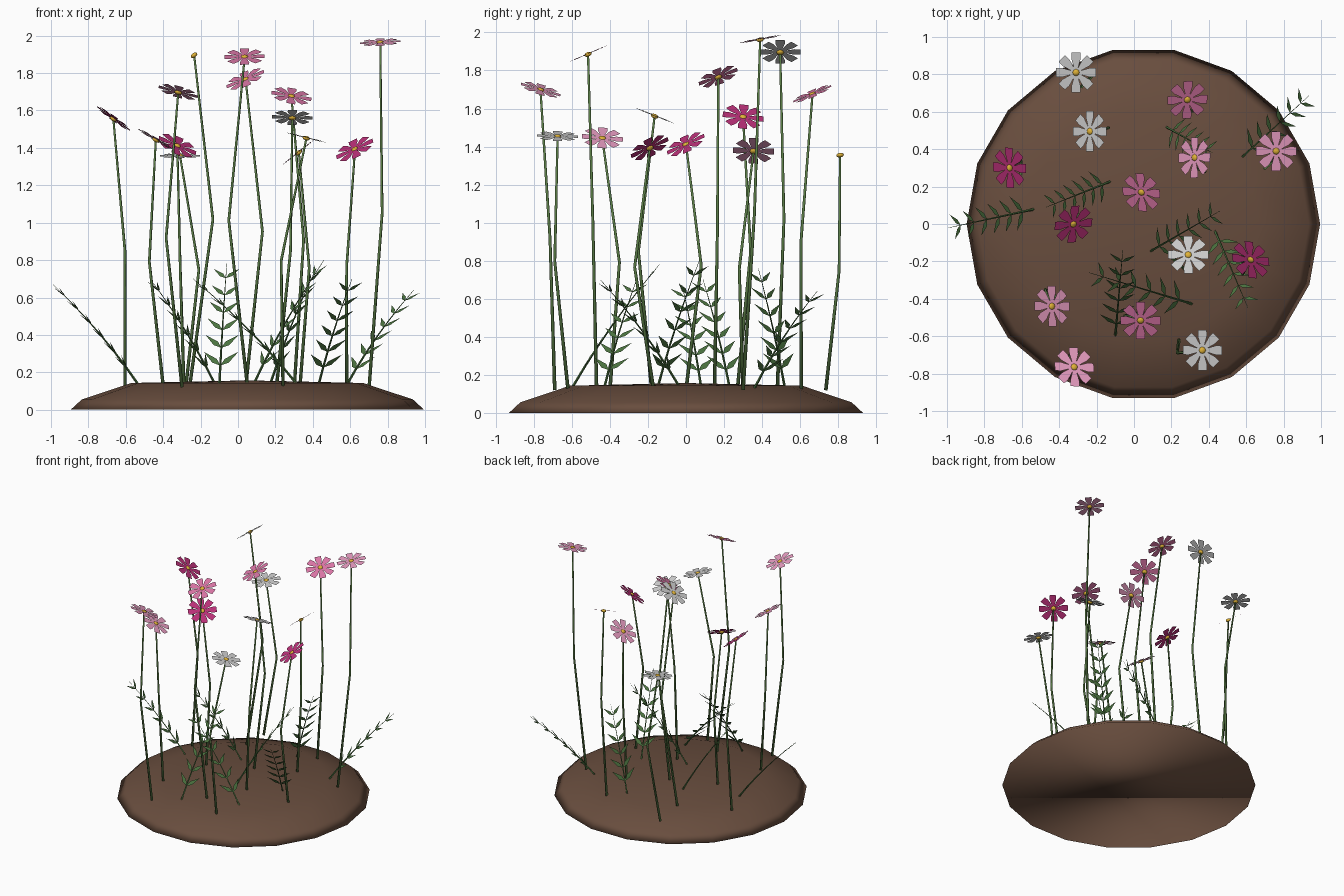
import bpy, bmesh, math
from mathutils import Vector, Matrix

if "Cube" in bpy.data.objects:
    bpy.data.objects.remove(bpy.data.objects["Cube"])


def material(name, rgb):
    m = bpy.data.materials.new(name)
    m.diffuse_color = (*rgb, 1)
    m.use_nodes = True
    m.node_tree.nodes["Principled BSDF"].inputs["Base Color"].default_value = m.diffuse_color
    return m


SOIL = material("soil", (0.14, 0.075, 0.048))
STEM = material("stem_green", (0.10, 0.20, 0.06))
LEAF = material("leaf_green", (0.07, 0.17, 0.05))
YELLOW = material("pollen", (0.75, 0.45, 0.04))
PETALS = {
    "white": material("white_petal", (0.85, 0.85, 0.85)),
    "light": material("light_pink_petal", (0.80, 0.33, 0.53)),
    "pink": material("pink_petal", (0.70, 0.18, 0.38)),
    "magenta": material("magenta_petal", (0.50, 0.03, 0.19)),
}


def finish(bm, name, mat, smooth=False):
    me = bpy.data.meshes.new(name)
    for f in bm.faces:
        f.smooth = smooth
    bm.to_mesh(me)
    bm.free()
    me.materials.append(mat)
    ob = bpy.data.objects.new(name, me)
    bpy.context.collection.objects.link(ob)
    return ob


def tube(bm, pts, radii, sides=5):
    """Capped tube with rings across a path."""
    rings = []
    for i, (p, r) in enumerate(zip(pts, radii)):
        d = (pts[min(i + 1, len(pts) - 1)] - pts[max(i - 1, 0)]).normalized()
        q = Vector((0, 0, 1)).rotation_difference(d)
        rings.append([bm.verts.new(p + q @ Vector((r * math.cos(a), r * math.sin(a), 0)))
                      for a in (math.tau * k / sides for k in range(sides))])
    for a, b in zip(rings, rings[1:]):
        for k in range(sides):
            j = (k + 1) % sides
            bm.faces.new((a[k], a[j], b[j], b[k]))
    bm.faces.new(rings[0][::-1])
    bm.faces.new(rings[-1])


# Soil mound: 18-sided low dome with closed underside
bm = bmesh.new()
N = 18
rings = [[bm.verts.new((0.05 + r * math.cos(math.tau * k / N), r * math.sin(math.tau * k / N), z))
          for k in range(N)] for r, z in [(0.945, 0), (0.885, 0.055), (0.62, 0.143)]]
peak = bm.verts.new((0.05, 0, 0.157))
bm.faces.new(rings[0][::-1])
for a, b in zip(rings, rings[1:]):
    for k in range(N):
        j = (k + 1) % N
        bm.faces.new((a[k], a[j], b[j], b[k]))
for k in range(N):
    bm.faces.new((rings[2][k], rings[2][(k + 1) % N], peak))
finish(bm, "soil_mound", SOIL, True)


def flower(head, normal, kink, base, colour):
    """Bent stem, eight flat petals and a yellow button."""
    h = Vector(head)
    foot = Vector((*base, 0.12))
    mid = Vector((*kink, (h.z + 0.14) / 2))
    bm = bmesh.new()
    tube(bm, [foot, mid, h], [0.010, 0.008, 0.006])
    finish(bm, "flower_stem", STEM, True)

    turn = Vector((0, 0, 1)).rotation_difference(Vector(normal).normalized())
    place = Matrix.Translation(h) @ turn.to_matrix().to_4x4()
    bm = bmesh.new()
    outline = [(0.012, -0.007), (0.075, -0.025), (0.108, -0.024),
               (0.108, 0.024), (0.075, 0.025), (0.012, 0.007)]
    for k in range(8):
        m = place @ Matrix.Rotation(math.tau * k / 8, 4, 'Z')
        bm.faces.new([bm.verts.new(m @ Vector((x, y, 0.003))) for x, y in outline])
    finish(bm, "petals", PETALS[colour])

    bm = bmesh.new()
    bmesh.ops.create_uvsphere(bm, u_segments=8, v_segments=6, radius=0.02,
                              matrix=place @ Matrix.Diagonal((1, 1, 0.6, 1)))
    finish(bm, "flower_centre", YELLOW, True)


# head position, facing direction, stem bend xy, stem foot xy, colour
FLOWERS = [
    ((-.31, .81, 1.355), (0, -.12, 1), (-.21, .805), (-.28, .735), "white"),
    ((-.235, .495, 1.895), (-.57, 0, .82), (-.135, .515), (-.26, .48), "white"),
    ((.285, .665, 1.675), (.17, -.38, .9), (.35, .605), (.30, .605), "pink"),
    ((.76, .39, 1.962), (-.05, -.18, .98), (.77, .36), (.70, .30), "light"),
    ((.325, .355, 1.375), (-.62, .03, .78), (.38, .28), (.33, .30), "light"),
    ((-.667, .30, 1.555), (.58, .12, .8), (-.605, .34), (-.605, .27), "magenta"),
    ((.04, .17, 1.765), (-.38, -.35, .86), (.13, .165), (.04, .15), "pink"),
    ((-.325, 0, 1.41), (.38, -.42, .82), (-.31, .08), (-.29, .0), "magenta"),
    ((.29, -.165, 1.56), (.03, .37, .93), (.28, -.25), (.205, -.18), "white"),
    ((.625, -.19, 1.392), (-.42, -.42, .8), (.58, -.27), (.58, -.17), "magenta"),
    ((-.44, -.44, 1.443), (.5, .08, .86), (-.475, -.35), (-.40, -.40), "light"),
    ((.035, -.515, 1.885), (-.02, -.4, .92), (-.05, -.49), (.05, -.47), "pink"),
    ((-.32, -.765, 1.697), (.25, .28, .93), (-.385, -.715), (-.30, -.69), "light"),
    ((.365, -.675, 1.452), (.24, .03, .97), (.23, -.69), (.24, -.62), "white"),
]
for f in FLOWERS:
    flower(*f)


def frond(base, tip, pairs=6):
    """Arching rib with pairs of pointed leaflets."""
    a, c = Vector((*base, 0.13)), Vector(tip)
    b = a.lerp(c, 0.42) + Vector((0, 0, 0.06))

    def at(t):
        return a * (1 - t) ** 2 + b * 2 * t * (1 - t) + c * t * t

    bm = bmesh.new()
    tube(bm, [at(i / 6) for i in range(7)], [0.007 - 0.001 * i for i in range(7)], 4)
    flat = Vector((c.x - a.x, c.y - a.y, 0)).normalized()
    side = Vector((-flat.y, flat.x, 0))
    for i in range(pairs):
        t = 0.16 + 0.72 * i / (pairs - 1)
        p = at(t)
        along = (at(t + 0.05) - p).normalized()
        up = side.cross(along)
        size = 0.135 * (1 - 0.35 * t)
        for s in (-1, 1):
            d = (side * s * 0.75 + along * 0.7).normalized()
            w = d.cross(up).normalized() * size * 0.13
            m = p + d * size * 0.35
            q = [p, m + w, p + d * size, m - w]
            bm.faces.new([bm.verts.new(v) for v in q])
    finish(bm, "feathery_leaf", LEAF)


# leaf foot xy, leaf tip xyz
for base, tip in [
    ((-.53, .08), (-.99, -.02, .67)),
    ((-.12, .23), (-.47, .09, .70)),
    ((.08, -.15), (.46, .07, .80)),
    ((.43, -.03), (.61, -.45, .70)),
    ((.32, -.43), (-.24, -.26, .70)),
    ((-.10, -.60), (-.06, -.14, .78)),
    ((.58, .36), (.94, .69, .64)),
    ((.17, .52), (.42, .38, .76)),
]:
    frond(base, tip)
